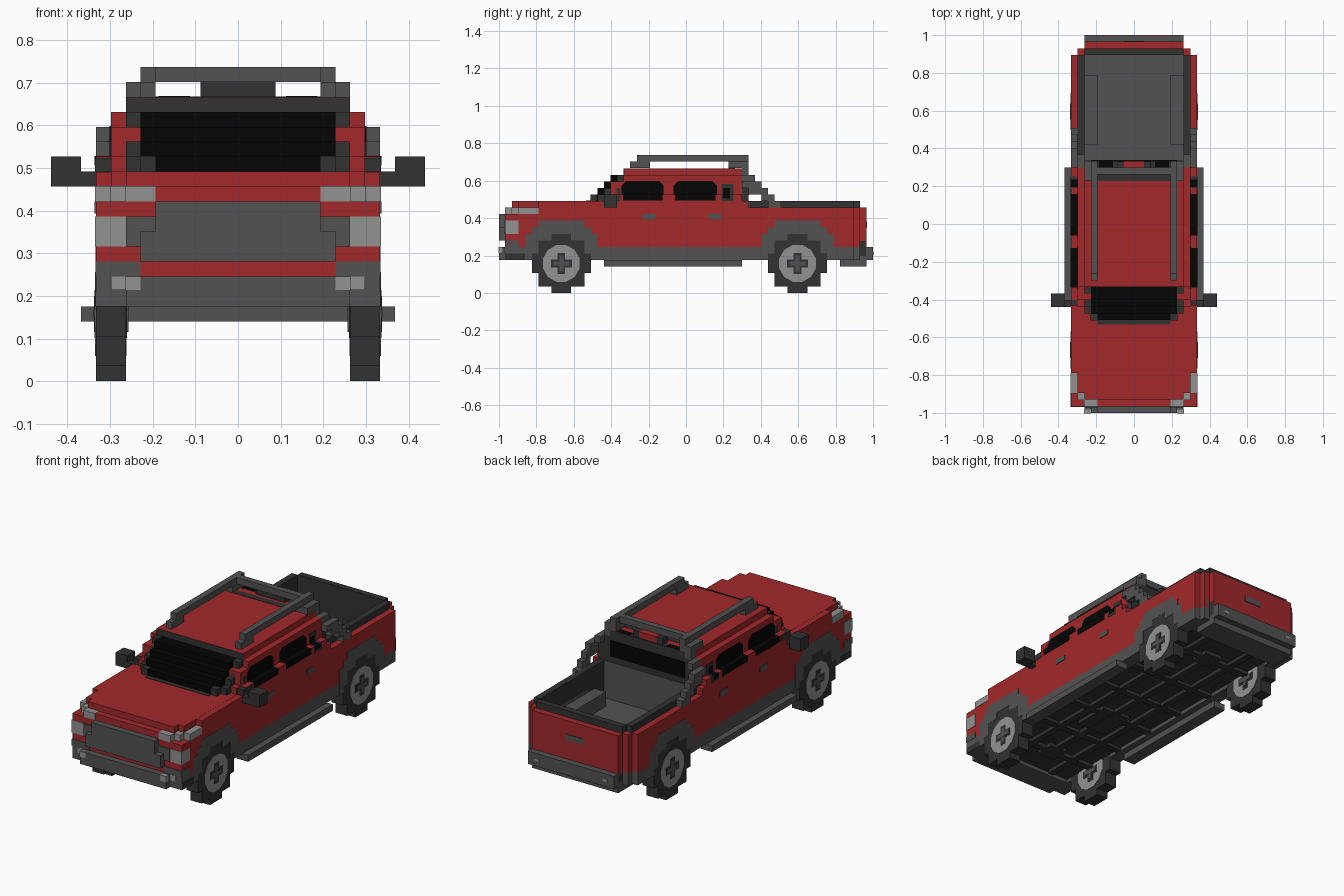
import bpy, bmesh, math
from mathutils import Matrix, Vector

cube = bpy.data.objects.get("Cube")
if cube:
    bpy.data.objects.remove(cube, do_unlink=True)

U = 2 / 57  # one block


def material(name, rgb):
    col = [(c / 255 / 12.92) if c < 11 else ((c / 255 + 0.055) / 1.055) ** 2.4 for c in rgb] + [1]
    m = bpy.data.materials.new(name)
    m.use_nodes = True
    m.diffuse_color = col
    m.node_tree.nodes["Principled BSDF"].inputs["Base Color"].default_value = col
    return m


RED = material("red paint", (162, 40, 42))
GREY = material("mid grey trim", (82, 82, 82))
DARK = material("dark grey", (50, 50, 50))
BLACK = material("black glass", (5, 5, 5))
LIGHT = material("light grey", (146, 146, 146))


def finish(name, bm, mat):
    me = bpy.data.meshes.new(name)
    bm.to_mesh(me)
    bm.free()
    me.materials.append(mat)
    ob = bpy.data.objects.new(name, me)
    bpy.context.collection.objects.link(ob)
    return ob


def blocks(name, mat, boxes, mirror=False):
    """Boxes given as x0, x1, y0, y1, z0, z1 in block units."""
    bm = bmesh.new()
    for x0, x1, y0, y1, z0, z1 in boxes:
        spans = [(x0, x1), (-x1, -x0)] if mirror else [(x0, x1)]
        for a, b in spans:
            mid = Vector(((a + b) / 2, (y0 + y1) / 2, (z0 + z1) / 2)) * U
            size = Matrix.Diagonal(((b - a) * U, (y1 - y0) * U, (z1 - z0) * U, 1))
            bmesh.ops.create_cube(bm, size=1, matrix=Matrix.Translation(mid) @ size)
    return finish(name, bm, mat)


def side_shape(name, mat, points, x0, x1):
    """Extrude a (y, z) outline along x on both sides."""
    bm = bmesh.new()
    for s in (1, -1):
        vs = [bm.verts.new((s * x0 * U, y * U, z * U)) for y, z in points]
        face = bm.faces.new(vs)
        ext = bmesh.ops.extrude_face_region(bm, geom=[face])["geom"]
        bmesh.ops.translate(bm, vec=(s * (x1 - x0) * U, 0, 0),
                            verts=[v for v in ext if isinstance(v, bmesh.types.BMVert)])
    bmesh.ops.recalc_face_normals(bm, faces=bm.faces)
    return finish(name, bm, mat)


def rounded(y0, y1, z0, z1, c):
    return [(y0 + c, z0), (y1 - c, z0), (y1, z0 + c), (y1, z1 - c),
            (y1 - c, z1), (y0 + c, z1), (y0, z1 - c), (y0, z0 + c)]


# Wheels and arches, built in block rows
TYRE = [1.5, 3.5, 3.5, 4.5, 4.5, 4.5, 3.5, 3.5, 1.5]
ARCH = [5.5, 5.5, 5.5, 5.5, 4.5, 3.5]  # rows from z = 5
for label, yc in (("front", -19), ("rear", 17)):
    blocks(label + "_tyres", DARK,
           [(7.5, 9.5, yc - w, yc + w, z, z + 1) for z, w in enumerate(TYRE)], True)
    arch = []
    for i, w in enumerate(ARCH):
        z = 5 + i
        inner = TYRE[z] if z < 9 else 0
        arch += [(7.5, 9.53, yc - w, yc - inner, z, z + 1),
                 (7.5, 9.53, yc + inner, yc + w, z, z + 1)]
    blocks(label + "_wheel_arches", GREY, arch, True)
    ring = [(yc + 2.9 * math.cos((k + .5) * math.pi / 6), 4.5 + 2.9 * math.sin((k + .5) * math.pi / 6))
            for k in range(12)]
    side_shape(label + "_rims", LIGHT, ring, 7.44, 9.56)
    blocks(label + "_rim_slots", DARK, [(7.4, 9.6, yc - 1.6, yc + 1.6, 3.9, 5.1),
                                        (7.4, 9.59, yc - .6, yc + .6, 2.9, 6.1)], True)
    blocks(label + "_hub", GREY, [(7.3, 9.64, yc - 1.2, yc + 1.2, 4.2, 4.8),
                                  (7.3, 9.63, yc - .3, yc + .3, 3.3, 5.7)], True)
    blocks(label + "_axle", DARK, [(-7.5, 7.5, yc - .5, yc + .5, 5, 6),
                                   (-1.5, 1.5, yc - 1.5, yc + 1.5, 5, 6)])

# Underbody
blocks("chassis_floor", DARK, [(-7.5, 7.5, -27.4, 27.4, 5.6, 7.9)])
blocks("chassis_rails", DARK, [(3.5, 4.5, -24, 25, 5, 5.6)], True)
blocks("cross_members", DARK, [(-7.5, 7.5, y, y + 1, 5.1, 5.6) for y in (-13, -6, 1, 8)])
blocks("drive_tunnel", DARK, [(-.5, .5, -18, 17, 5, 5.6), (-2.5, 2.5, -10, -4, 5.05, 5.6)])
blocks("side_steps", GREY, [(8.5, 10.5, -12.5, 8.5, 4, 5)], True)
blocks("sills", GREY, [(7.5, 9.5, -13.5, 11.5, 5, 7)], True)

# Painted body, with the top row of the nose stepped round the corners
blocks("nose", RED, [(-9.5, 9.5, -27.5, -24.5, 7, 9), (-9.5, 9.5, -27.5, -12.5, 9, 12),
                     (-7.5, 7.5, -27.5, -12.5, 12, 13), (-8.5, 8.5, -26.5, -12.5, 12, 13),
                     (-9.5, 9.5, -25.5, -12.5, 12, 13)])
blocks("hood", RED, [(-7.5, 7.5, -26.5, -9.5, 13, 14), (-8.5, 8.5, -25.5, -9.5, 13, 14),
                     (-9.5, 9.5, -22.5, -9.5, 13, 13.98)])
blocks("doors", RED, [(-9.5, 9.5, -13.5, 9.5, 7, 13), (-9.5, 9.5, -12.5, 9.5, 13, 14)])
blocks("bed_sides", RED, [(8.5, 9.5, 9.5, 11.5, 7, 9), (8.5, 9.5, 22.5, 25.5, 7, 9),
                          (8.5, 9.5, 9.5, 25.5, 9, 13), (7.5, 8.5, 25.5, 26.5, 7, 13)], True)
blocks("tailgate", RED, [(-7.5, 7.5, 26.5, 27.5, 7, 13)])
blocks("tailgate_handle", GREY, [(-1.5, 1.5, 27.5, 27.6, 10, 10.9)])

# Cargo bed
blocks("bed_floor", GREY, [(-8.5, 8.5, 9.5, 26.5, 7.5, 8.2)])
blocks("bed_front_wall", GREY, [(-8.5, 8.5, 9.5, 9.65, 8, 14.03)])
blocks("bed_wheel_boxes", GREY, [(5.5, 7.5, 12, 22.5, 8, 10.5)], True)
blocks("bed_liner", DARK, [(7.5, 8.5, 9.5, 25.5, 8, 14)], True)
blocks("bed_rear_rail", DARK, [(-7.5, 7.5, 25.5, 26.5, 8, 14)])

# Cabin shell, tapering upward in steps
blocks("cabin", RED, [(-9.5, 9.5, -11.5, 8.5, 14, 15), (-8.5, 8.5, -11.5, 8.5, 14, 17),
                      (-8.5, 8.5, -9.5, 8.5, 17, 18)])
blocks("roof", RED, [(-7.5, 7.5, -9.4, 8.5, 18, 18.98)])
blocks("roof_front_edge", DARK, [(-7.5, 7.5, -9.5, -9.4, 18, 18.97)])
blocks("roof_rear_edge", DARK, [(-5.5, 5.5, 6.5, 7.5, 18, 19.03), (-6.5, 6.5, 8.5, 9.5, 18, 19)])
blocks("roof_rear_vents", BLACK, [(3.2, 5.3, 8.6, 9.4, 18.5, 19.05)], True)

# Windscreen and its stepped pillars
starts = [-14.5, -13.5, -12.5, -11.5]
blocks("windscreen", BLACK, [(-6.5, 6.5, y, -9, 14 + z, 15 + z) for z, y in enumerate(starts)])
blocks("windscreen_sill", DARK, [(-5.5, 5.5, -15.2, -14.5, 13.5, 14.06),
                                 (5.5, 6.56, -14.56, -13.6, 13.5, 15.03),
                                 (-6.56, -5.5, -14.56, -13.6, 13.5, 15.03)])
blocks("windscreen_frame", DARK, [(6.5, 7.5, y + 1, -9, 14 + z, 15 + z)
                                  for z, y in enumerate(starts)], True)
blocks("front_pillars", RED, [(7.5, 8.5, y + 2, -8, 14 + z, 15 + z)
                              for z, y in enumerate(starts)], True)

# Side windows: lower row on the ledge, upper row set in
for label, y0, y1 in (("front", -9.8, -3.4), ("rear", -1.9, 4.7)):
    blocks(label + "_window_ledges", BLACK, [(8.4, 9.56, y0 + .2, y1 - .2, 14.1, 15.04)], True)
    side_shape(label + "_windows", BLACK, rounded(y0, y1, 14.05, 17.05, .7), 8.4, 8.57)
blocks("window_trim", DARK, [(8.4, 9.54, -12.3, -10, 14, 14.9), (8.4, 8.55, -10.6, -10, 14.9, 16),
                             (8.4, 9.55, 5.4, 7.2, 14, 15.03), (8.4, 8.56, 5.4, 7.2, 15, 16.6)], True)
blocks("quarter_windows", BLACK, [(8.4, 9.58, 5.6, 6.7, 14.4, 15.05),
                                  (8.4, 8.6, 5.6, 6.7, 15, 16)], True)
blocks("door_handles", GREY, [(9.4, 9.6, y, y + 1.9, 11.2, 12) for y in (-6.6, 3.4)], True)

# Back of the cabin
blocks("rear_window_frame", DARK, [(-8.5, 8.5, 8.5, 9.5, 14, 17), (-7.5, 7.5, 8.5, 9.5, 17, 18)])
blocks("rear_window", BLACK, [(-6.5, 6.5, 9.3, 9.6, 14.9, 17.4)])
blocks("brake_lamp_housing", DARK, [(-2.5, 2.5, 8, 9.4, 19, 20)])
blocks("brake_lamp", RED, [(-1.5, 1.5, 8.5, 9.5, 19.1, 20.03)])

# Sloping sport bars behind the cabin
blocks("sport_bars", GREY, [(8.5, 9.5, 12.5, 14.5, 13, 14), (8.5, 9.5, 11.5, 13.5, 14, 15),
                            (8.5, 9.5, 9.5, 12.5, 15, 16), (8.5, 9.5, 8.5, 11.5, 16, 17),
                            (7.5, 8.5, 8.5, 10.5, 17, 18), (6.5, 7.5, 8.5, 9.5, 18, 19),
                            (5.5, 7.5, 6.5, 9.5, 19, 20)], True)

# Roof rack
blocks("rack_rails", GREY, [(5.5, 6.5, -7.5, 9.5, 20, 21), (5.5, 6.5, -8.5, -5.5, 19, 20)], True)
blocks("rack_crossbar", GREY, [(-5.5, 5.5, 7.5, 8.5, 20, 21)])

# Mirrors
blocks("mirrors", DARK, [(9.5, 12.5, -12.5, -11.5, 13, 14), (10.5, 12.5, -12.5, -10.5, 13, 15)], True)

# Front bumper, grille and lamps
blocks("front_bumper", GREY, [(-9.5, 9.5, -27.5, -24.5, 5, 7), (-7.5, 7.5, -28.5, -27.5, 5, 7)])
blocks("bumper_corners", GREY, [(6.5, 9.53, -27.6, -25.5, 7, 8)], True)
blocks("bumper_corner_blocks", DARK, [(8.5, 9.54, -27.4, -24.5, 5.02, 6)], True)
blocks("grille", GREY, [(-6.5, 6.5, -28.5, -27.5, 8, 10), (-5.5, 5.5, -28.5, -27.5, 10, 12),
                        (-7.5, 7.5, -27.7, -27.5, 9, 11)])
blocks("grille_slats", DARK, [(-5.5, 5.5, -28.4, -27.5, 9.97, 10.03)])
blocks("fog_lamps", LIGHT, [(7.4, 8.5, -27.62, -27, 6.1, 7), (6.5, 7.52, -28.56, -28, 6.1, 7)], True)
blocks("headlamps_upper", LIGHT, [(5.5, 7.55, -27.56, -26.5, 12, 13.03),
                                  (7.4, 8.55, -26.56, -25.5, 12, 13.03),
                                  (8.4, 9.55, -25.56, -22.5, 12, 13.03)], True)
blocks("headlamps_lower", LIGHT, [(7.5, 9.55, -27.58, -25.5, 9, 11)], True)

# Rear bumper and valance
blocks("rear_bumper", GREY, [(-9.5, 9.5, 22.5, 25.5, 5, 7), (-8.5, 8.5, 22.5, 26.5, 5, 7),
                             (-7.5, 7.5, 26.5, 28.5, 5, 7)])
blocks("rear_valance", GREY, [(-7.5, 7.5, 23.5, 27.5, 4, 5)])
blocks("rear_reflectors", LIGHT, [(5.5, 6.3, 28.4, 28.55, 5.8, 6.2)], True)
